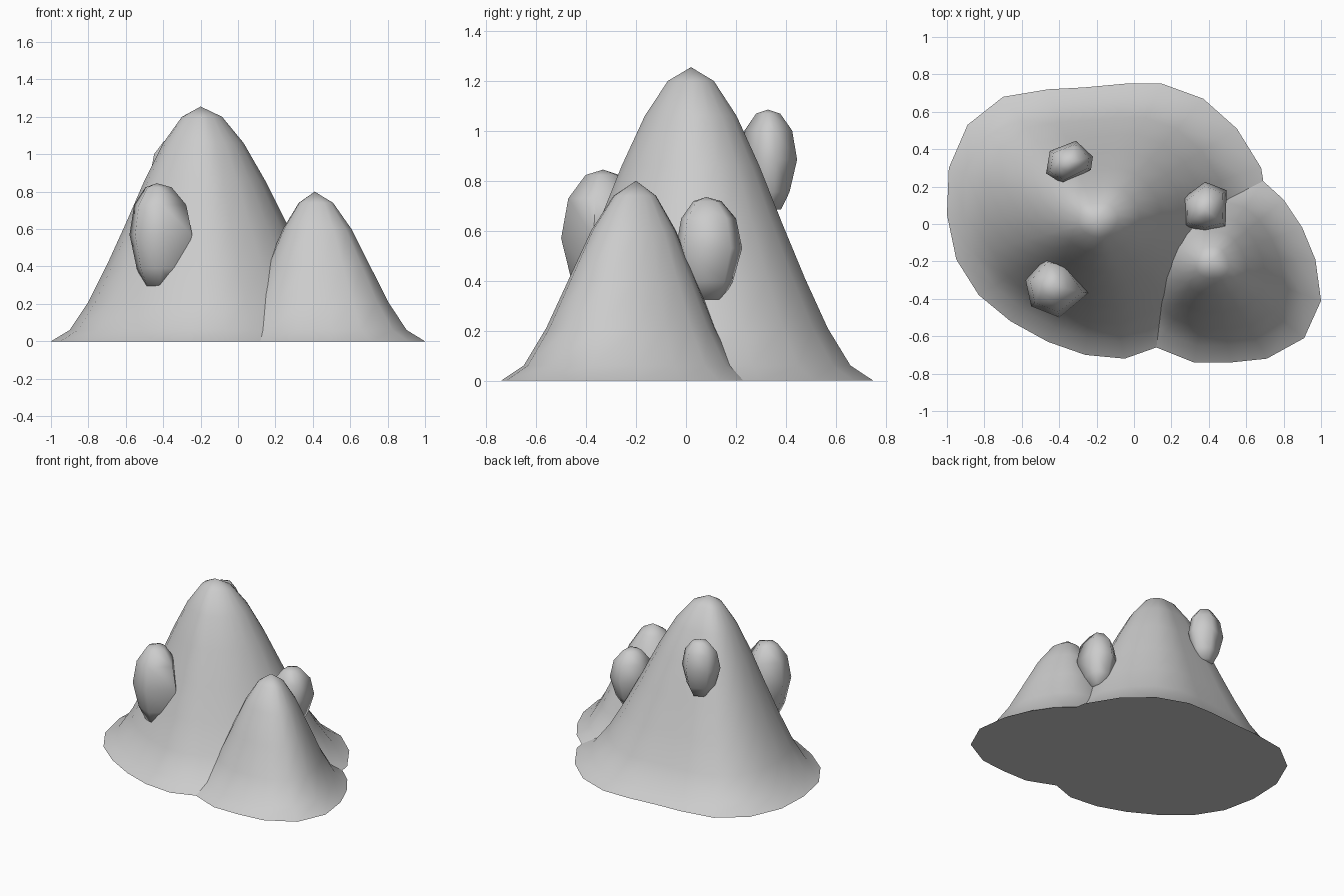
import bpy
import bmesh
import math

cube = bpy.data.objects.get("Cube")
if cube:
    bpy.data.objects.remove(cube, do_unlink=True)

stone = bpy.data.materials.new("stone_grey")
stone.use_nodes = True
stone_colour = (0.6, 0.6, 0.6, 1)
stone.diffuse_color = stone_colour
stone.node_tree.nodes["Principled BSDF"].inputs["Base Color"].default_value = stone_colour


def loft(name, outline, centre, rings, tip):
    """Scale an outline about its centre for each (height, scale) ring and close it with a tip."""
    bm = bmesh.new()
    cx, cy = centre
    loops = [[bm.verts.new((cx + (x - cx) * scale, cy + (y - cy) * scale, z)) for x, y in outline]
             for z, scale in rings]
    count = len(outline)
    bm.faces.new(loops[0])
    for low, high in zip(loops, loops[1:]):
        for i in range(count):
            j = (i + 1) % count
            bm.faces.new((low[i], low[j], high[j], high[i]))
    top = bm.verts.new((cx, cy, tip))
    for i in range(count):
        bm.faces.new((loops[-1][i], loops[-1][(i + 1) % count], top))
    bmesh.ops.recalc_face_normals(bm, faces=bm.faces)
    mesh = bpy.data.meshes.new(name)
    bm.to_mesh(mesh)
    bm.free()
    mesh.materials.append(stone)
    obj = bpy.data.objects.new(name, mesh)
    bpy.context.collection.objects.link(obj)
    bpy.ops.object.select_all(action="DESELECT")
    obj.select_set(True)
    bpy.context.view_layer.objects.active = obj
    bpy.ops.object.shade_smooth_by_angle(angle=math.radians(75))
    return obj


def mountain(name, outline, peak, heights):
    """Bell-shaped hill whose rings are evenly spaced from foot to peak."""
    steps = len(heights)
    rings = [(z, 1 - i / steps) for i, z in enumerate(heights)]
    return loft(name, outline, peak[:2], rings, peak[2])


def boulder(name, outline, middle, half_height):
    """Faceted upright egg partly sunk into a slope."""
    profile = [(-1, 0.45), (-0.65, 0.74), (0, 1), (0.58, 0.83), (0.92, 0.42)]
    cx = sum(p[0] for p in outline) / len(outline)
    cy = sum(p[1] for p in outline) / len(outline)
    rings = [(middle + h * half_height, s) for h, s in profile]
    return loft(name, outline, (cx, cy), rings, middle + half_height)


# Tall mountain
mountain("tall_mountain", [
    (0.72, 0.05), (0.68, 0.3), (0.55, 0.51), (0.37, 0.67), (0.15, 0.75), (-0.05, 0.75),
    (-0.27, 0.73), (-0.46, 0.72), (-0.7, 0.68), (-0.89, 0.53), (-0.99, 0.3), (-1, 0.05),
    (-0.95, -0.19), (-0.83, -0.38), (-0.66, -0.52), (-0.46, -0.63), (-0.26, -0.7),
    (-0.05, -0.72), (0.12, -0.66), (0.32, -0.56), (0.5, -0.41), (0.64, -0.2)],
    (-0.2, 0.02, 1.255), [0, 0.06, 0.21, 0.41, 0.63, 0.86, 1.06, 1.2])

# Short mountain
mountain("short_mountain", [
    (0.97, -0.19), (0.9, -0.02), (0.8, 0.13), (0.69, 0.23), (0.55, 0.27), (0.41, 0.28),
    (0.25, 0.26), (0.08, 0.16), (-0.05, 0), (-0.1, -0.2), (-0.08, -0.38), (0, -0.54),
    (0.12, -0.66), (0.32, -0.74), (0.52, -0.74), (0.71, -0.72), (0.91, -0.61), (1, -0.41)],
    (0.41, -0.2, 0.8), [0, 0.06, 0.21, 0.405, 0.6, 0.74])

# Boulders on the slopes
boulder("front_boulder", [(-0.58, -0.3), (-0.47, -0.18), (-0.36, -0.2), (-0.245, -0.37),
                          (-0.4, -0.5), (-0.55, -0.44)], 0.57, 0.275)
boulder("side_boulder", [(0.265, 0.14), (0.38, 0.225), (0.495, 0.18), (0.49, -0.01),
                         (0.38, -0.04), (0.27, -0.01)], 0.53, 0.205)
boulder("back_boulder", [(-0.47, 0.27), (-0.45, 0.39), (-0.31, 0.445), (-0.22, 0.36),
                         (-0.23, 0.29), (-0.38, 0.215)], 0.885, 0.2)
